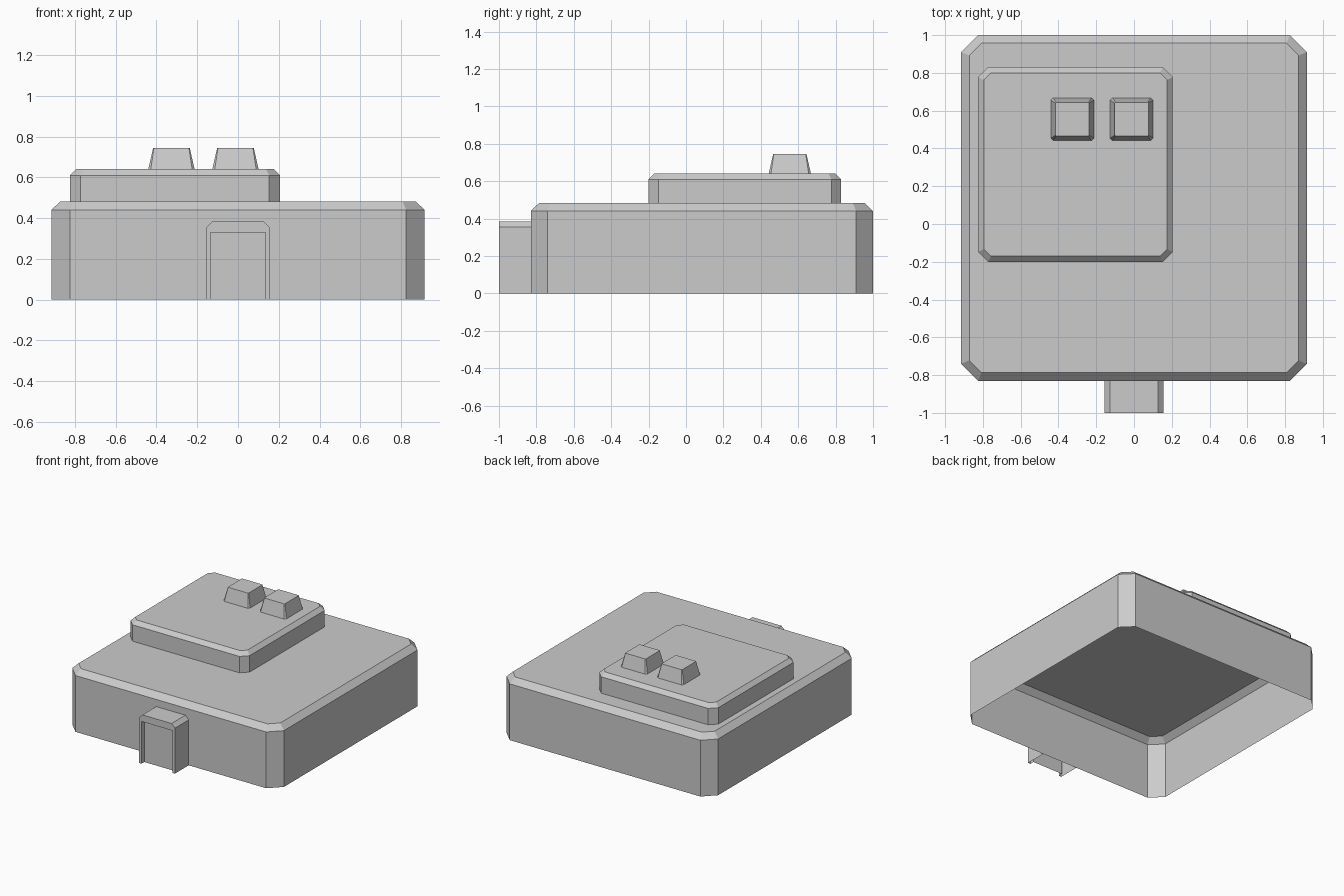
import bpy, bmesh

if "Cube" in bpy.data.objects:
    bpy.data.objects.remove(bpy.data.objects["Cube"])


def loft(name, layers, closed=True, flip=False):
    """Skin matching point layers, cap the last one, leave the first open."""
    bm = bmesh.new()
    rows = [[bm.verts.new(p) for p in layer] for layer in layers]
    n = len(rows[0])
    for a, b in zip(rows, rows[1:]):
        for i in range(n if closed else n - 1):
            j = (i + 1) % n
            f = [a[i], a[j], b[j], b[i]]
            bm.faces.new(f[::-1] if flip else f)
    bm.faces.new(rows[-1][::-1] if flip else rows[-1])
    bmesh.ops.remove_doubles(bm, verts=bm.verts, dist=1e-5)
    mesh = bpy.data.meshes.new(name)
    bm.to_mesh(mesh)
    bm.free()
    obj = bpy.data.objects.new(name, mesh)
    bpy.context.collection.objects.link(obj)
    return obj


def ring(x0, x1, y0, y1, c, z):
    """Rectangle with cut corners, counter-clockwise."""
    return [(x0 + c, y0, z), (x1 - c, y0, z), (x1, y0 + c, z), (x1, y1 - c, z),
            (x1 - c, y1, z), (x0 + c, y1, z), (x0, y1 - c, z), (x0, y0 + c, z)]


def slab(name, x0, x1, y0, y1, c, inset, c_top, z0, z1, z2):
    """Open-bottomed slab with cut corners and a bevelled top edge."""
    layers = [ring(x0, x1, y0, y1, c, z0)]
    if z1 > z0:
        layers.append(ring(x0, x1, y0, y1, c, z1))
    layers.append(ring(x0 + inset, x1 - inset, y0 + inset, y1 - inset, c_top, z2))
    return loft(name, layers)


# Building storeys
slab("lower_storey", -0.915, 0.915, -0.83, 1.0, 0.09, 0.043, 0.065, 0, 0.44, 0.482)
slab("upper_storey", -0.825, 0.205, -0.20, 0.83, 0.052, 0.03, 0.037, 0.482, 0.61, 0.64)

# Tapered roof vents
for side, x in (("left", -0.44), ("right", -0.126)):
    slab(side + "_roof_vent", x, x + 0.227, 0.442, 0.668, 0.012, 0.024, 0.004,
         0.64, 0.64, 0.745)


# Entrance porch with a shallow recessed door
def arch(w, h, c, y):
    return [(-w, y, 0), (-w, y, h - c), (c - w, y, h),
            (w - c, y, h), (w, y, h - c), (w, y, 0)]


loft("entrance_porch", [arch(0.155, 0.384, 0.029, -0.83), arch(0.155, 0.384, 0.029, -1.0),
                        arch(0.135, 0.33, 0, -1.0), arch(0.135, 0.33, 0, -0.965)],
     closed=False, flip=True)
